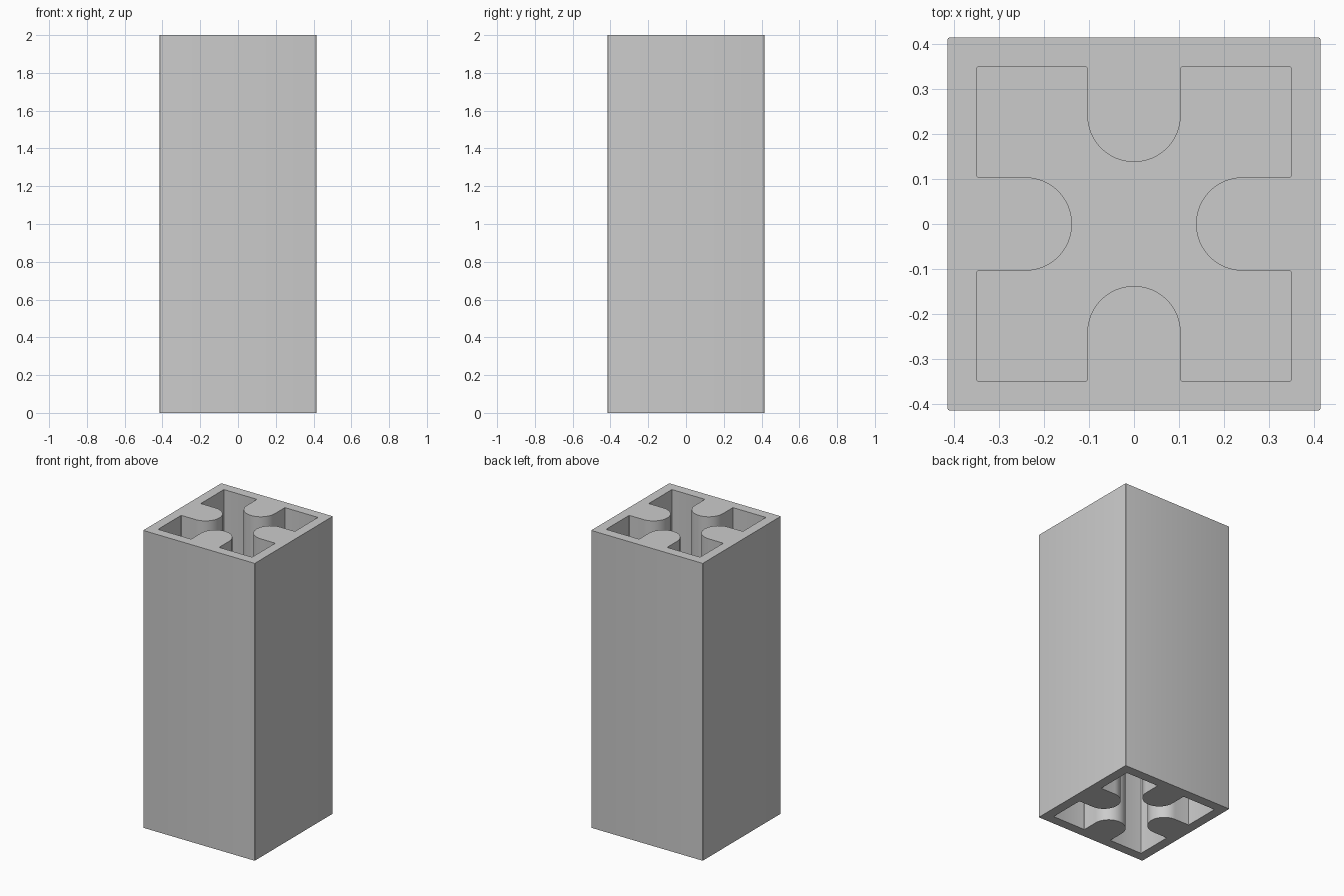
import bpy, bmesh, math
from mathutils import Vector

if "Cube" in bpy.data.objects:
    bpy.data.objects.remove(bpy.data.objects["Cube"])

HEIGHT, HALF = 2.0, 0.415          # outer post
INNER = 0.35                       # half width of the hollow
RIB, TIP = 0.104, 0.138            # rib half width, distance of its tip from the axis
WEB = 0.07                         # closed web halfway up
EDGE = 0.004                       # tiny corner rounding

grey = bpy.data.materials.new("light grey")
grey.diffuse_color = (0.6, 0.6, 0.6, 1)
grey.use_nodes = True
grey.node_tree.nodes["Principled BSDF"].inputs["Base Color"].default_value = grey.diffuse_color


def round_corner(a, corner, b, r=EDGE, steps=3):
    """Short curve replacing a corner between the points a and b."""
    a, c, b = Vector(a), Vector(corner), Vector(b)
    p, q = c + (a - c).normalized() * r, c + (b - c).normalized() * r
    pts = []
    for i in range(steps + 1):
        t = i / steps
        pts.append(tuple(p * (1 - t) ** 2 + c * 2 * t * (1 - t) + q * t * t))
    return pts


def four_fold(quarter):
    """Repeat a quarter outline around the axis."""
    out = []
    for k in range(4):
        c, s = round(math.cos(k * math.pi / 2)), round(math.sin(k * math.pi / 2))
        out += [(x * c - y * s, x * s + y * c) for x, y in quarter]
    return out


def prism(name, outline, z0, z1):
    bm = bmesh.new()
    face = bm.faces.new([bm.verts.new((x, y, z0)) for x, y in outline])
    top = bmesh.ops.extrude_face_region(bm, geom=[face])["geom"]
    bmesh.ops.translate(bm, vec=(0, 0, z1 - z0),
                        verts=[v for v in top if isinstance(v, bmesh.types.BMVert)])
    bmesh.ops.recalc_face_normals(bm, faces=bm.faces)
    mesh = bpy.data.meshes.new(name)
    bm.to_mesh(mesh)
    bm.free()
    mesh.materials.append(grey)
    obj = bpy.data.objects.new(name, mesh)
    bpy.context.collection.objects.link(obj)
    return obj


# Square post
post = prism("square_post",
             four_fold(round_corner((HALF, 0), (HALF, HALF), (0, HALF))), 0, HEIGHT)

# Cross-shaped hollow: rounded rib on the +x side, then the square corner pocket
centre = TIP + RIB
arc = [(centre - RIB * math.cos(a), RIB * math.sin(a))
       for a in (math.pi * (i / 24 - 0.5) for i in range(25))]
quarter = (arc
           + round_corner((centre, RIB), (INNER, RIB), (INNER, INNER))
           + round_corner((INNER, RIB), (INNER, INNER), (RIB, INNER))
           + round_corner((INNER, INNER), (RIB, INNER), (RIB, centre)))
hollow = four_fold(quarter)

# Cut the hollow from both ends, leaving the web
middle = HEIGHT / 2
for name, z0, z1 in (("lower_cutter", -0.1, middle - WEB / 2),
                     ("upper_cutter", middle + WEB / 2, HEIGHT + 0.1)):
    cutter = prism(name, hollow, z0, z1)
    cutter.hide_render = True
    cut = post.modifiers.new(name, 'BOOLEAN')
    cut.operation, cut.solver, cut.object = 'DIFFERENCE', 'EXACT', cutter
    bpy.ops.object.select_all(action='DESELECT')
    post.select_set(True)
    bpy.context.view_layer.objects.active = post
    bpy.ops.object.modifier_apply(modifier=cut.name)
    bpy.data.objects.remove(cutter)

# Smooth the rounded ribs, keep edges sharp
bpy.ops.object.shade_smooth_by_angle(angle=math.radians(25))
